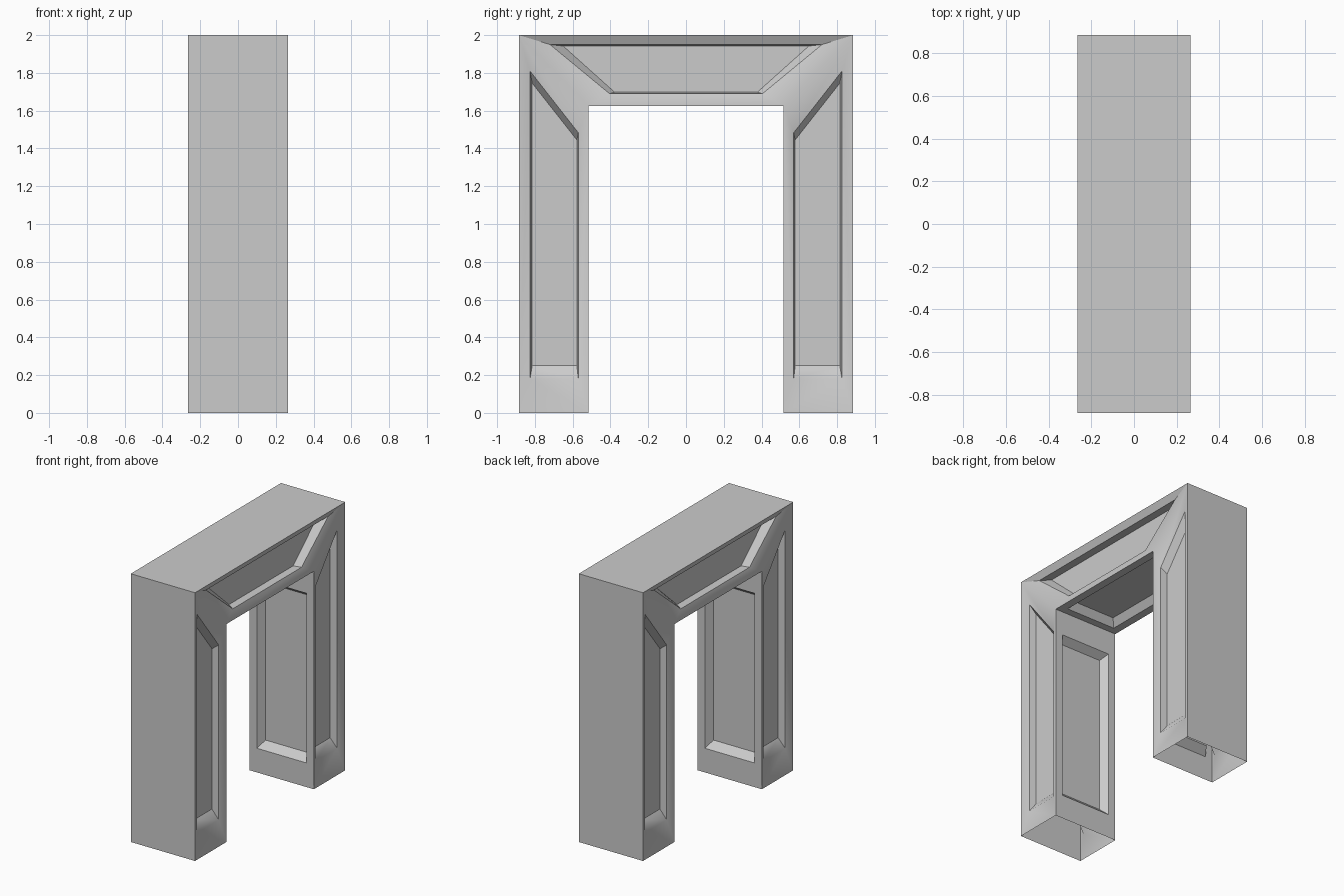
import bpy, bmesh, math
from mathutils import Vector

if "Cube" in bpy.data.objects:
    bpy.data.objects.remove(bpy.data.objects["Cube"])

X = 0.265            # half depth of the frame
YO, YI = 0.885, 0.515  # outer and inner half widths
ZT, ZI = 2.0, 1.625  # outer and inner heights

bm = bmesh.new()


def face(pts):
    bm.faces.new([bm.verts.new(p) for p in pts])


def panel(place, border, rim, floor, rim_d, floor_d):
    """Border sloping to a rim, then a sunken panel; place maps (u, v, depth) to 3D."""
    loops = [[Vector(place(u, v, 0)) for u, v in border],
             [Vector(place(u, v, rim_d)) for u, v in rim],
             [Vector(place(u, v, floor_d)) for u, v in floor]]
    for a, b in zip(loops, loops[1:]):
        for i in range(4):
            j = (i + 1) % 4
            face([a[i], a[j], b[j], b[i]])
    face(loops[2])


def rect(u0, u1, v0, v1):
    return [(u0, v0), (u1, v0), (u1, v1), (u0, v1)]


for sx in (-1, 1):
    # mitred leg panels on the broad sides
    for sy in (-1, 1):
        panel(lambda u, v, d: (sx * (X - d), sy * u, v),
              [(YI, 0), (YO, 0), (YO, ZT), (YI, ZI)],
              [(0.57, 0.18), (0.826, 0.18), (0.826, 1.81), (0.57, 1.483)],
              [(0.578, 0.25), (0.814, 0.25), (0.814, 1.745), (0.578, 1.445)],
              0.025, 0.075)
    # mitred lintel panel on the broad sides
    panel(lambda u, v, d: (sx * (X - d), u, v),
          [(-YI, ZI), (YI, ZI), (YO, ZT), (-YO, ZT)],
          [(-0.405, 1.69), (0.405, 1.69), (0.72, 1.95), (-0.72, 1.95)],
          [(-0.378, 1.698), (0.378, 1.698), (0.65, 1.942), (-0.65, 1.942)],
          0.025, 0.075)

for sy in (-1, 1):
    # inner leg panels and plain outer leg sides
    panel(lambda u, v, d: (u, sy * (YI + d), v),
          rect(-X, X, 0, ZI), rect(-0.205, 0.205, 0.18, 1.445),
          rect(-0.17, 0.17, 0.23, 1.405), 0, 0.053)
    face([(u, sy * YO, v) for u, v in rect(-X, X, 0, ZT)])

# panel under the lintel and plain top
panel(lambda u, v, d: (u, v, ZI + d),
      rect(-X, X, -YI, YI), rect(-0.205, 0.205, -0.46, 0.46),
      rect(-0.17, 0.17, -0.425, 0.425), 0, 0.053)
face([(u, v, ZT) for u, v in rect(-X, X, -YO, YO)])

# join the panels into one shell, open under the legs
bmesh.ops.remove_doubles(bm, verts=bm.verts, dist=0.0005)
bmesh.ops.recalc_face_normals(bm, faces=bm.faces)
mesh = bpy.data.meshes.new("panelled_door_frame")
bm.to_mesh(mesh)
bm.free()
obj = bpy.data.objects.new("panelled_door_frame", mesh)
bpy.context.collection.objects.link(obj)

# blend the sloping borders, keep the panel edges sharp
bpy.context.view_layer.objects.active = obj
obj.select_set(True)
bpy.ops.object.shade_smooth_by_angle(angle=math.radians(35))
